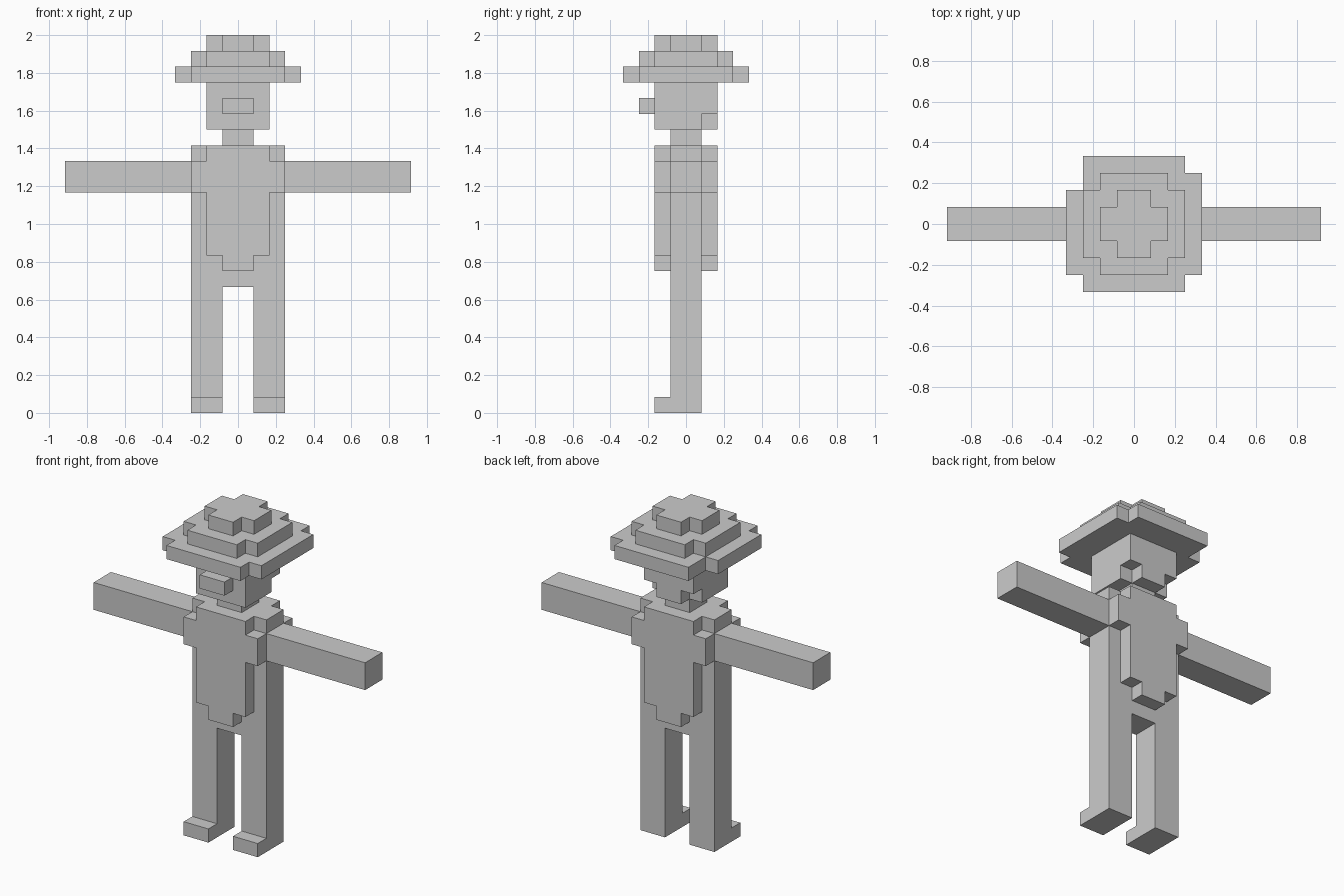
import bpy, bmesh
from mathutils import Vector

if "Cube" in bpy.data.objects:
    bpy.data.objects.remove(bpy.data.objects["Cube"])

U = 1 / 12  # one block

grey = bpy.data.materials.new("plain_grey")
grey.diffuse_color = (0.6, 0.6, 0.6, 1)
grey.use_nodes = True
grey.node_tree.nodes["Principled BSDF"].inputs["Base Color"].default_value = grey.diffuse_color


def extrude(name, outline, lo, hi, axis):
    """Extrude a 2D outline in block units: axis 'z' takes (x, y), axis 'y' takes (x, z)."""
    bm = bmesh.new()
    place = (lambda a, b, d: (a, b, d)) if axis == 'z' else (lambda a, b, d: (a, d, b))
    face = bm.faces.new([bm.verts.new(Vector(place(a, b, lo)) * U) for a, b in outline])
    out = bmesh.ops.extrude_face_region(bm, geom=[face])
    moved = [g for g in out['geom'] if isinstance(g, bmesh.types.BMVert)]
    bmesh.ops.translate(bm, verts=moved, vec=Vector(place(0, 0, hi - lo)) * U)
    bmesh.ops.recalc_face_normals(bm, faces=bm.faces)
    mesh = bpy.data.meshes.new(name)
    bm.to_mesh(mesh)
    bm.free()
    mesh.materials.append(grey)
    obj = bpy.data.objects.new(name, mesh)
    bpy.context.collection.objects.link(obj)
    return obj


def mirrored(half):
    """Complete a right-hand half outline across x = 0."""
    return half + [(-a, b) for a, b in reversed(half)]


def box(name, x0, x1, y0, y1, z0, z1):
    return extrude(name, [(x0, y0), (x1, y0), (x1, y1), (x0, y1)], z0, z1, 'z')


def stepped(wide, narrow):
    """Square outline with its four corners cut off."""
    return mirrored([(narrow, -wide), (narrow, -narrow), (wide, -narrow),
                     (wide, narrow), (narrow, narrow), (narrow, wide)])


# Legs and torso core in one silhouette
extrude("legs_and_torso", mirrored([(1, 8), (1, 0), (3, 0), (3, 17)]), -1, 1, 'y')

# Chest and back panels with tapered hem and notched shoulders
panel = mirrored([(1, 9), (1, 10), (2, 10), (2, 14), (3, 14), (3, 16), (2, 16), (2, 17)])
extrude("chest_panel", panel, -2, -1, 'y')
extrude("back_panel", panel, 1, 2, 'y')

# Arms and toes
for side, s in (("right", 1), ("left", -1)):
    box(side + "_arm", *sorted((3 * s, 11 * s)), -1, 1, 14, 16)
    box(side + "_toe", *sorted((s, 3 * s)), -2, -1, 0, 1)

# Neck, head with cut lower back corners, nose
box("neck", -1, 1, -1, 1, 17, 18)
extrude("jaw", mirrored([(2, -2), (2, 1), (1, 1), (1, 2)]), 18, 19, 'z')
box("head", -2, 2, -2, 2, 19, 21)
box("nose", -1, 1, -3, -2, 19, 20)

# Hat: brim has one deeper corner at the back left
brim = [(-3, -4), (3, -4), (3, -3), (4, -3), (4, 3), (3, 3),
        (3, 4), (-3, 4), (-3, 2), (-4, 2), (-4, -3), (-3, -3)]
extrude("hat_brim", brim, 21, 22, 'z')
extrude("hat_middle", stepped(3, 2), 22, 23, 'z')
extrude("hat_crown", stepped(2, 1), 23, 24, 'z')
